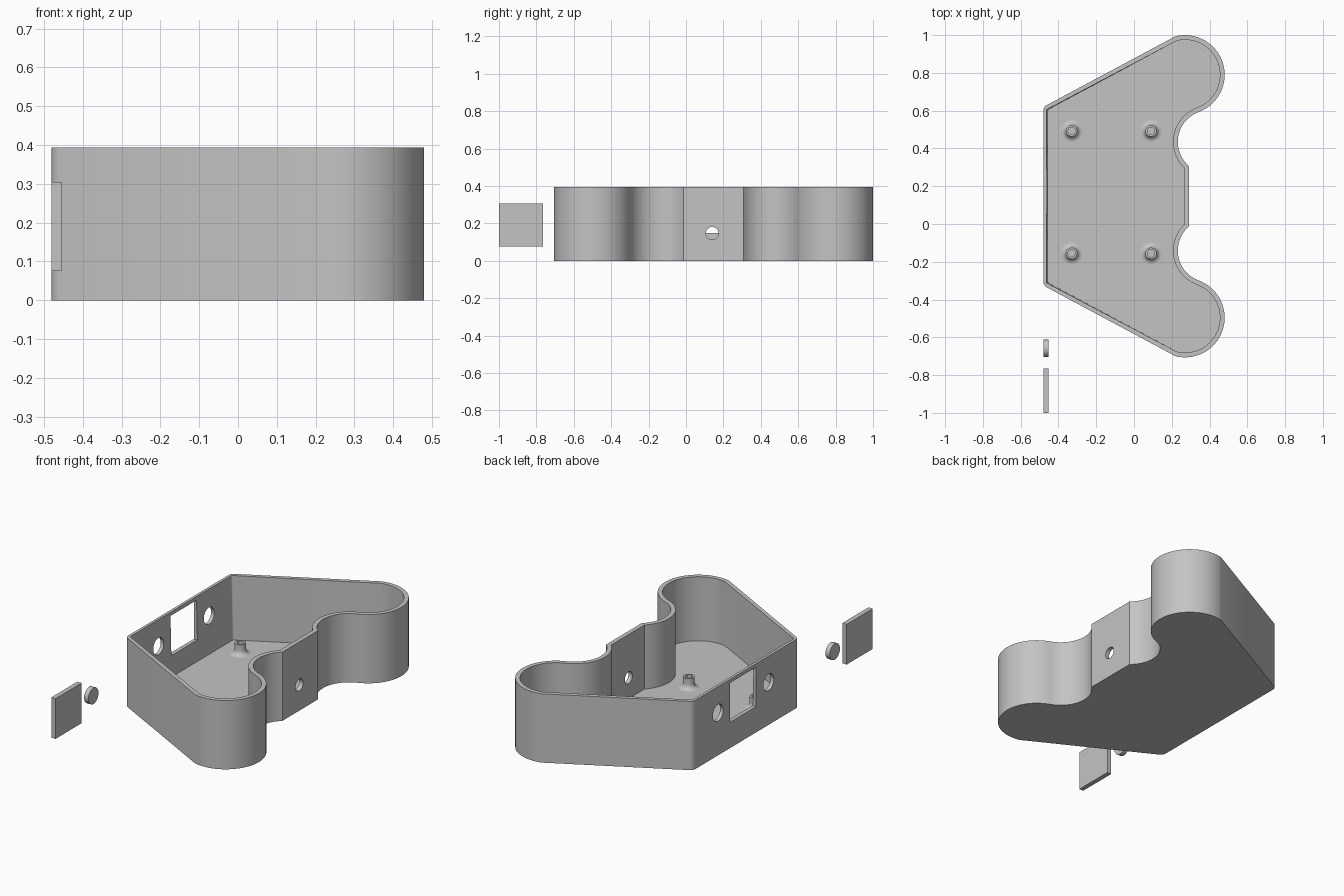
import bpy, bmesh, math
from mathutils import Matrix, Vector

cube = bpy.data.objects.get("Cube")
if cube:
    bpy.data.objects.remove(cube, do_unlink=True)

MID_Y = 0.147      # mirror line of the tray
HEIGHT = 0.393
FLOOR = 0.027
WALL = 0.025
LEFT_X = -0.48

grey = bpy.data.materials.new("plain_grey")
grey.use_nodes = True
grey.diffuse_color = (0.55, 0.55, 0.55, 1)
grey.node_tree.nodes["Principled BSDF"].inputs["Base Color"].default_value = (0.55, 0.55, 0.55, 1)


def make(name, bm):
    bmesh.ops.recalc_face_normals(bm, faces=bm.faces)
    mesh = bpy.data.meshes.new(name)
    bm.to_mesh(mesh)
    bm.free()
    mesh.materials.append(grey)
    obj = bpy.data.objects.new(name, mesh)
    bpy.context.collection.objects.link(obj)
    return obj


def activate(obj):
    bpy.ops.object.select_all(action='DESELECT')
    obj.select_set(True)
    bpy.context.view_layer.objects.active = obj


def smooth(obj):
    activate(obj)
    bpy.ops.object.shade_smooth_by_angle(angle=math.radians(30))


def box(name, center, size):
    bm = bmesh.new()
    bmesh.ops.create_cube(bm, size=1, matrix=Matrix.Translation(center) @ Matrix.Diagonal((*size, 1)))
    return make(name, bm)


def disc(name, center, radius, depth):
    # cylinder lying along x
    bm = bmesh.new()
    bmesh.ops.create_cone(bm, cap_ends=True, segments=48, radius1=radius, radius2=radius, depth=depth,
                          matrix=Matrix.Translation(center) @ Matrix.Rotation(math.pi / 2, 4, 'Y'))
    return make(name, bm)


def arc(center, radius, start, end, steps):
    angles = [start + (end - start) * i / steps for i in range(steps + 1)]
    return [Vector((center[0] + radius * math.cos(a), center[1] + radius * math.sin(a))) for a in angles]


def outline(inset):
    # half outline: waist flat, concave bay, round lobe, small corner; then mirrored
    lobe, bay, corner = Vector((0.27, 0.79)), Vector((0.40, 0.435)), Vector((-0.447, 0.60))
    lobe_r = 0.21
    bay_r = (lobe - bay).length - lobe_r + inset
    to_lobe = math.atan2(lobe.y - bay.y, lobe.x - bay.x)
    begin = 2 * math.pi - math.acos((0.29 - inset - bay.x) / bay_r)
    half = arc(bay, bay_r, begin, to_lobe, 24)
    half += arc(lobe, lobe_r - inset, to_lobe - math.pi, math.radians(104), 36)[1:]
    half += arc(corner, 0.033 - inset, math.radians(118), math.pi, 6)
    return half + [Vector((p.x, 2 * MID_Y - p.y)) for p in reversed(half)]


# Tray: floor and walls as four stacked loops
bm = bmesh.new()
outer, inner = outline(0), outline(WALL)
loops = [[bm.verts.new((p.x, p.y, z)) for p in pts]
         for pts, z in ((outer, 0), (outer, HEIGHT), (inner, HEIGHT), (inner, FLOOR))]
for v in loops[2]:
    if v.co.x < -0.44:
        v.co.x -= 0.009          # slight draft on the straight wall
for a, b in zip(loops, loops[1:]):
    for i in range(len(a)):
        j = (i + 1) % len(a)
        bm.faces.new((a[i], a[j], b[j], b[i]))
bm.faces.new(loops[0])
bm.faces.new(loops[3])
tray = make("tray", bm)

# Openings: window and two round ports in the straight wall, one port in the waist
cutters = [box("window_cutter", (LEFT_X, 0.17, 0.26), (0.12, 0.235, 0.225)),
           disc("waist_port_cutter", (0.28, 0.14, 0.147), 0.034, 0.12)]
for y in (-0.06, 0.396):
    cutters.append(disc("side_port_cutter", (LEFT_X, y, 0.243), 0.047, 0.12))
for cutter in cutters:
    cutter.hide_render = True
    mod = tray.modifiers.new("opening", 'BOOLEAN')
    mod.operation = 'DIFFERENCE'
    mod.solver = 'EXACT'
    mod.object = cutter
    activate(tray)
    bpy.ops.object.modifier_apply(modifier=mod.name)
    bpy.data.objects.remove(cutter, do_unlink=True)
smooth(tray)


# Standoffs: hollow posts with a flared foot
def standoff(x, y):
    flare = [(0.058 - 0.028 * math.sin(t), 0.03 * (1 - math.cos(t)))
             for t in (i * math.pi / 12 for i in range(7))]
    profile = flare + [(0.03, 0.062), (0.019, 0.062), (0.019, 0.001)]
    bm = bmesh.new()
    verts = [bm.verts.new((r, 0, z)) for r, z in profile]
    edges = [bm.edges.new(pair) for pair in zip(verts, verts[1:])]
    bmesh.ops.spin(bm, geom=verts + edges, cent=(0, 0, 0), axis=(0, 0, 1),
                   angle=2 * math.pi, steps=32, use_duplicate=False)
    bmesh.ops.remove_doubles(bm, verts=bm.verts, dist=0.0001)
    obj = make("standoff", bm)
    obj.location = (x, y, FLOOR)
    smooth(obj)


for x in (-0.33, 0.09):
    for y in (-0.155, 0.493):
        standoff(x, y)

# Loose covers beside the tray
box("window_cover", (LEFT_X + 0.0135, -0.8825, 0.19), (0.027, 0.235, 0.23))
smooth(disc("port_cover", (LEFT_X + 0.0135, -0.658, 0.19), 0.046, 0.027))
